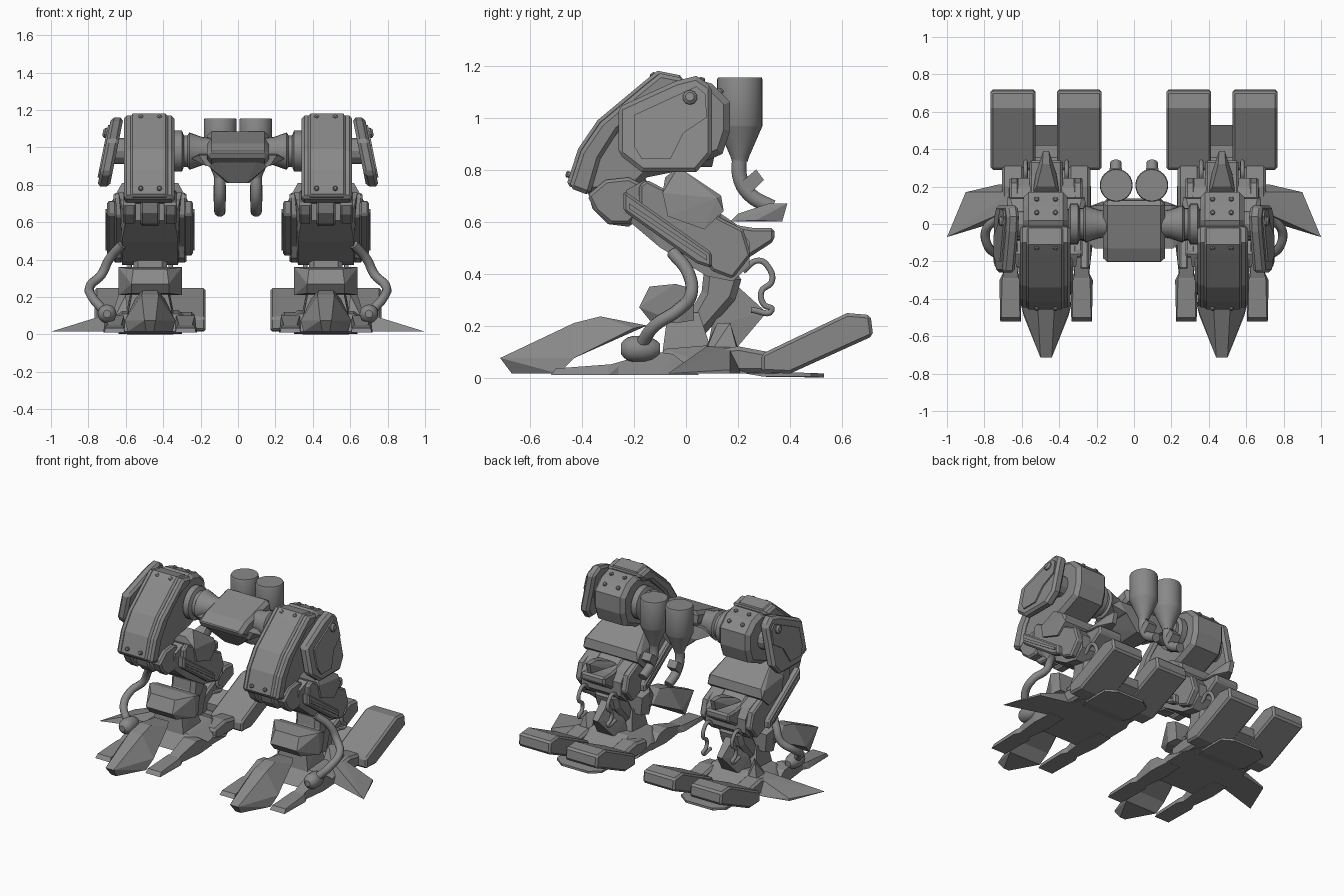
import bpy, bmesh, math
from mathutils import Vector

if "Cube" in bpy.data.objects:
    bpy.data.objects.remove(bpy.data.objects["Cube"], do_unlink=True)

steel = bpy.data.materials.new("steel_grey")
steel.use_nodes = True
GREY = (.25, .25, .25, 1)
steel.diffuse_color = GREY
steel.node_tree.nodes["Principled BSDF"].inputs["Base Color"].default_value = GREY

MID = .47  # centre line of a leg


def finish(name, bm, bevel=0, mirror=True, smooth=False):
    """Turn a bmesh into an object, chamfered and mirrored to the other side."""
    bmesh.ops.recalc_face_normals(bm, faces=bm.faces)
    mesh = bpy.data.meshes.new(name)
    bm.to_mesh(mesh)
    bm.free()
    mesh.materials.append(steel)
    ob = bpy.data.objects.new(name, mesh)
    bpy.context.collection.objects.link(ob)
    if smooth:
        bpy.ops.object.select_all(action='DESELECT')
        ob.select_set(True)
        bpy.context.view_layer.objects.active = ob
        bpy.ops.object.shade_smooth_by_angle(angle=math.radians(24))
    if bevel:
        mod = ob.modifiers.new("chamfer", 'BEVEL')
        mod.width, mod.segments = bevel, 1
        mod.limit_method, mod.angle_limit = 'ANGLE', math.radians(50)
    if mirror:
        ob.modifiers.new("mirror", 'MIRROR').use_mirror_merge = False
    return ob


def prism(name, profile, left, right, bevel=0, mirror=True, lean=0):
    """Side profile (y, z) pushed along x; lean moves lower points outward."""
    bm = bmesh.new()
    rings = [[bm.verts.new((x + lean * (1.16 - z), y, z)) for y, z in profile]
             for x in (left, right)]
    for ring in rings:
        bm.faces.new(ring)
    n = len(profile)
    for i in range(n):
        j = (i + 1) % n
        bm.faces.new((rings[0][i], rings[0][j], rings[1][j], rings[1][i]))
    return finish(name, bm, bevel, mirror)


def hull(name, half, centre=MID, mirror=True, both=True):
    """Convex solid from points whose x is an offset to each side of a centre."""
    bm = bmesh.new()
    for x, y, z in half:
        for side in ((1, -1) if both else (1,)):
            bm.verts.new((centre + side * x, y, z))
    res = bmesh.ops.convex_hull(bm, input=bm.verts)
    loose = {v for v in res["geom_interior"] + res["geom_unused"]
             if isinstance(v, bmesh.types.BMVert)}
    bmesh.ops.delete(bm, geom=list(loose), context='VERTS')
    bmesh.ops.dissolve_limit(bm, angle_limit=.03, verts=bm.verts, edges=bm.edges)
    return finish(name, bm, 0, mirror)


def lathe(name, origin, axis, profile, sides=24):
    """Round part from (distance, radius) pairs along an axis."""
    bm = bmesh.new()
    turn = Vector((0, 0, 1)).rotation_difference(Vector(axis))
    rings = []
    for d, r in profile:
        ring = []
        for k in range(sides):
            a = math.tau * k / sides
            p = turn @ Vector((r * math.cos(a), r * math.sin(a), d))
            ring.append(bm.verts.new(p + Vector(origin)))
        rings.append(ring)
    for low, high in zip(rings, rings[1:]):
        for k in range(sides):
            j = (k + 1) % sides
            bm.faces.new((low[k], low[j], high[j], high[k]))
    bm.faces.new(rings[0])
    bm.faces.new(rings[-1])
    return finish(name, bm, smooth=True)


def hose(name, points, radius):
    """Bent tube on each side."""
    for side, label in ((1, "left"), (-1, "right")):
        curve = bpy.data.curves.new(f"{label}_{name}", 'CURVE')
        curve.dimensions = '3D'
        curve.bevel_depth, curve.bevel_resolution = radius, 3
        curve.use_fill_caps, curve.resolution_u = True, 6
        spline = curve.splines.new('BEZIER')
        spline.bezier_points.add(len(points) - 1)
        for bp, (x, y, z) in zip(spline.bezier_points, points):
            bp.co = (side * x, y, z)
            bp.handle_left_type = bp.handle_right_type = 'AUTO'
        curve.materials.append(steel)
        bpy.context.collection.objects.link(bpy.data.objects.new(curve.name, curve))


def bolt(name, origin, axis, radius=.013):
    lathe(name, origin, axis, [(-.01, radius), (radius * .6, radius), (radius, radius * .6)], 10)


# Pelvis with hip joints
prism("pelvis_cover", [(-.21, .95), (-.2, .98), (-.13, 1.02), (.12, 1.09), (.14, 1.0), (-.1, .9)],
      -.165, .165, .022, mirror=False)
hull("pelvis_wing", [(.25, -.09, .94), (.25, .09, .94), (.21, -.13, .96), (.2, .1, .98),
                     (.17, -.12, .9), (.17, .12, .9)], centre=0, mirror=False)
hull("pelvis_chin", [(.16, -.12, .9), (.05, -.07, .81), (.06, .1, .81), (.16, .12, .9),
                     (.1, -.15, .93)], centre=0, mirror=False)
lathe("hip_joint", (0, 0, .98), (1, 0, 0),
      [(.14, .07), (.19, .075), (.26, .1), (.27, .085), (.29, .085), (.3, .11),
       (.34, .11), (.35, .08), (.4, .08)])

# Exhaust pots and their pipes
lathe("exhaust_pot", (.095, .207, 0), (0, 0, 1),
      [(.83, .03), (.85, .036), (.965, .086), (.97, .088), (1.145, .088), (1.155, .084)])
hose("exhaust_pipe", [(.097, .205, .86), (.097, .21, .76), (.097, .25, .7), (.097, .33, .655)], .03)
prism("pipe_clamp", [(.27, .8), (.3, .76), (.25, .71), (.21, .75)], .065, .13)

# Thigh with curved front armour
prism("thigh_body", [(-.4, .71), (-.36, .86), (-.28, .96), (-.12, 1.1), (.02, 1.155), (.1, 1.13),
                     (.17, 1.06), (.17, .95), (.14, .86), (0, .8), (-.15, .77), (-.22, .7)],
      .355, .59, .025)
strip = [(-.45, .73), (-.405, .87), (-.33, .98), (-.15, 1.13), (-.1, 1.17), (0, 1.15),
         (-.04, 1.1), (-.12, 1.08), (-.26, .95), (-.33, .84), (-.37, .7)]
prism("thigh_armor", strip, .34, .61, .015)
prism("thigh_armor_ridge", [(y - .01, z + .01) for y, z in strip], .375, .575, .012)
for x in (-.05, .05):
    bolt("upper_armor_bolt", (MID + x, -.125, 1.16), (0, -.6, .8))
    bolt("lower_armor_bolt", (MID + x, -.45, .78), (0, -1, .3))
    bolt("hip_top_bolt", (MID + x, .06, 1.142), (0, .3, 1))
    bolt("hip_back_bolt", (MID + x, .13, 1.1), (0, .7, .7))

# Tilted outer hip shield
shield = [(-.26, 1.04), (-.04, 1.14), (.04, 1.16), (.1, 1.12), (.1, .86), (.04, .79),
          (-.17, .79), (-.26, .86)]
prism("hip_shield", shield, .612, .678, .016, lean=.2)
prism("hip_shield_panel", [(-.2, 1.01), (.04, 1.12), (.075, 1.09), (.08, 1.0), (-.01, .94),
                           (-.06, .84), (-.17, .84), (-.2, .89)], .67, .687, lean=.2)
lathe("shield_mount", (.5, 0, .98), (1, 0, 0), [(0, .07), (.17, .07)], 12)
bolt("shield_bolt", (.695, .015, 1.075), (1, 0, .2), .028)

# Knee
prism("knee_block", [(-.38, .72), (-.36, .65), (-.3, .59), (-.22, .58), (-.12, .66),
                     (-.16, .78), (-.28, .79)], .42, .52, .01)
cheek = [(-.38, .7), (-.35, .64), (-.29, .59), (-.22, .59), (-.16, .65), (-.16, .74),
         (-.22, .77), (-.31, .76)]
for side in (-1, 1):
    x = MID + side * .11
    prism("knee_cheek", cheek, x - .035, x + .035, .012)

# Shin, swept back to the hock
hull("shin_body", [(.16, -.23, .72), (.17, -.16, .76), (.17, .02, .68), (.15, .2, .58),
                   (.15, .245, .52), (.15, .245, .43), (.15, .18, .37), (.15, .08, .39),
                   (.15, -.1, .5), (.13, -.23, .61)])
for side in (-1, 1):
    x = MID + side * .205
    prism("shin_rail", [(-.24, .72), (.1, .48), (.1, .42), (.04, .44), (-.24, .64)],
          x - .025, x + .025, .01)
    prism("shin_rail_strip", [(-.22, .67), (.08, .47), (.08, .45), (-.22, .65)],
          MID + side * .228, MID + side * .238)
    x = MID + side * .17
    prism("hock_plate", [(-.18, .74), (-.15, .76), (.14, .61), (.22, .57), (.25, .47), (.18, .38),
                         (.1, .41), (.06, .47), (-.18, .63)], x - .025, x + .025, .01)
hull("calf_armor", [(.13, -.08, .77), (.15, -.03, .81), (.15, .03, .77), (.19, .135, .7),
                    (.21, .12, .69), (.205, .145, .64), (.21, .07, .57), (.21, -.07, .62),
                    (.205, -.09, .71)])
prism("calf_box", [(.12, .64), (.2, .585), (.26, .575), (.34, .575), (.34, .525), (.24, .46),
                   (.14, .46)], .38, .56, .012)
hull("calf_spike", [(.07, .17, .6), (.05, .2, .63), (.055, .27, .605), (.015, .39, .67),
                    (.015, .37, .6), (.02, .32, .67)])

# Lower leg and ankle
prism("lower_leg", [(.07, .42), (.22, .4), (.19, .3), (.12, .22), (.04, .13), (-.08, .13),
                    (.01, .24), (.06, .33)], .38, .56, .025)
hull("ankle_guard", [(.17, -.04, .36), (.17, -.03, .21), (.09, -.14, .35), (.1, -.18, .27),
                     (.1, -.14, .22), (.16, .03, .34), (.15, .03, .22)])
hull("ankle_neck", [(.09, -.07, .25), (.1, .05, .25), (.12, -.09, .1), (.13, .1, .1)])
hull("heel_fin", [(.08, .1, .2), (.03, .2, .35), (.02, .31, .25), (.06, .2, .12), (.09, .08, .1)])

# Foot, with the middle front toe arched clear of the ground
hull("foot_base", [(.16, -.16, .015), (.24, -.1, .015), (.24, .2, .015), (.17, .36, .015),
                   (.24, .05, .06), (.15, -.08, .11), (.15, .16, .13), (.15, .32, .06)])
hull("front_toe_tip", [(.12, -.49, .015), (.02, -.67, .015), (.03, -.715, .075), (.135, -.43, .075),
                       (.045, -.43, .21), (.04, -.5, .175)])
hull("front_toe_arch", [(.135, -.43, .075), (.045, -.43, .21), (.04, -.33, .235), (.05, -.15, .2),
                        (.08, -.2, .19)])
for side in (-1, 1):
    x = MID + side * .19
    hull("side_toe", [(.055, -.52, .01), (.05, -.5, .035), (.06, -.3, .01), (.045, -.3, .05),
                      (.035, -.25, .01), (.035, -.25, .05)], x)
    hull("toe_root", [(.035, -.31, .01), (.06, -.1, .01), (.035, -.29, .05), (.05, -.12, .1),
                      (.05, -.05, .09), (.05, .05, .01)], x)
    # Rear toe slab, chamfered along its inner top edge
    x = MID + side * .177
    prism("rear_toe", [(.29, .02), (.29, .09), (.62, .248), (.71, .24), (.72, .16), (.4, .015)],
          x - .12, x + .12, .012)
    prism("rear_toe_arm", [(.08, .02), (.08, .1), (.2, .12), (.36, .09), (.36, .02)],
          x - .06, x + .06, .015)
hull("rear_sole", [(.13, .2, .02), (.17, .3, .003), (.17, .48, .003), (.1, .53, 0), (.1, .53, .015),
                   (.17, .48, .018), (.17, .3, .02)])
prism("rear_toe_link", [(.42, .03), (.42, .08), (.53, .14), (.53, .08)], .38, .56)
hull("side_claw", [(.64, .04, .015), (.64, .21, .015), (.73, .21, .015), (.9, .17, .03),
                   (.9, .17, .015), (1.0, -.07, .015), (.66, .08, .12), (.66, .17, .12)],
     centre=0, both=False)
hull("claw_root", [(.58, .03, .015), (.58, .23, .015), (.7, .04, .015), (.7, .22, .015),
                   (.6, .12, .21), (.64, .17, .21)], centre=0, both=False)

# Hoses and the hose ball on the foot
lathe("hose_ball", (.7, -.25, .11), (0, 1, 0),
      [(0, .02), (.01, .033), (.025, .044), (.045, .05), (.09, .05), (.12, .042),
       (.14, .03), (.15, .02)], 20)
hose("shin_hose", [(.72, -.17, .13), (.78, -.12, .2), (.79, -.03, .26), (.73, .02, .32),
                   (.69, .01, .4), (.62, -.05, .48)], .025)
for x in (.36, .58):
    hose("heel_hose", [(x, .22, .41), (x, .28, .45), (x, .32, .42), (x, .33, .37),
                       (x, .29, .33), (x, .3, .28), (x, .33, .26), (x, .25, .26)], .012)
